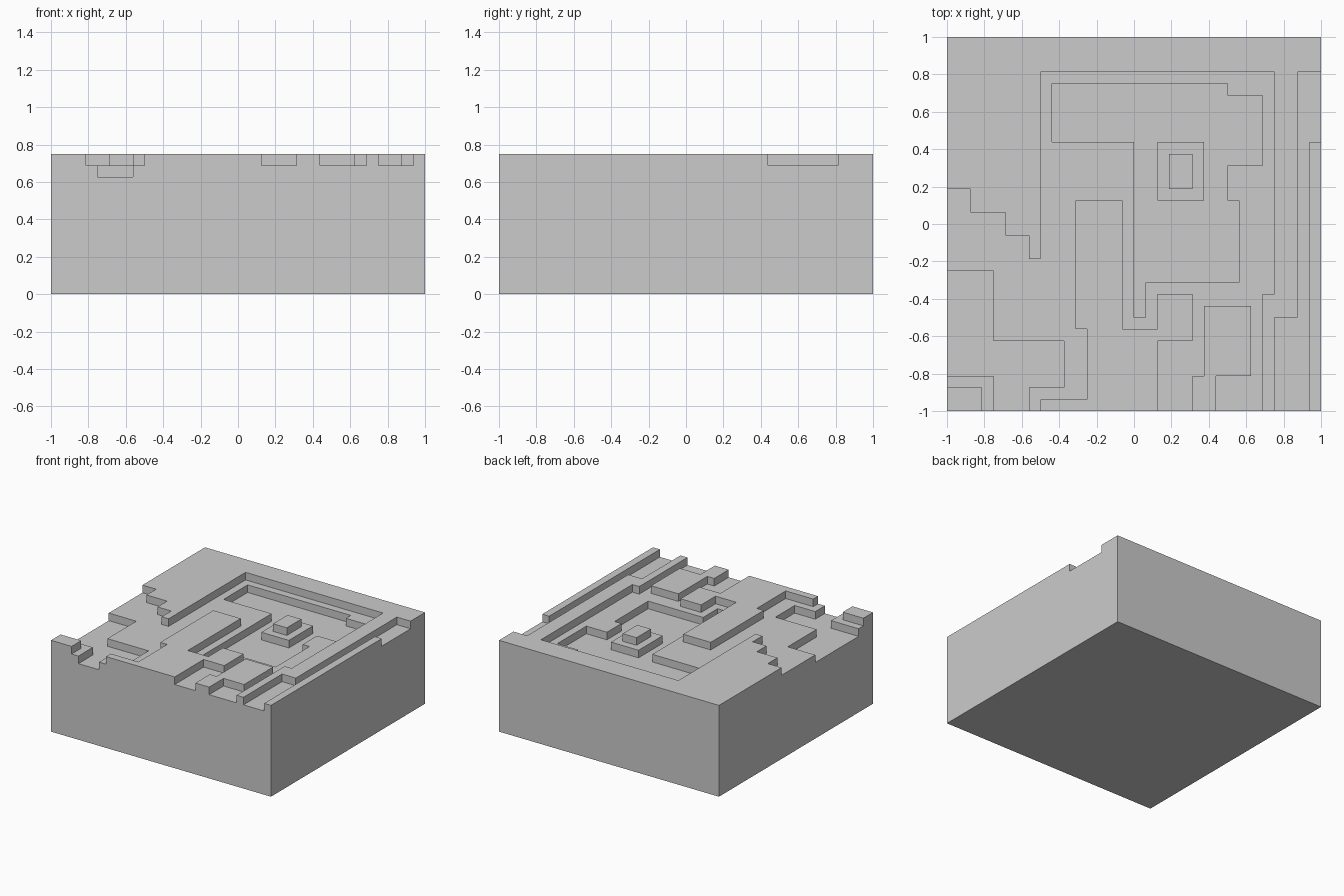
import bpy, bmesh

if "Cube" in bpy.data.objects:
    bpy.data.objects.remove(bpy.data.objects["Cube"])

N = 16                                 # half width in cells
CELL = 1 / N
Z = [0, 0.625, 0.6875, 0.75]           # base and the three terrace heights


def rect(x0, y0, x1, y1):
    return [(x0, y0), (x1, y0), (x1, y1), (x0, y1)]


def inside(x, y, outline):
    hit = False
    for (ax, ay), (bx, by) in zip(outline, outline[1:] + outline[:1]):
        if (ay > y) != (by > y) and x < ax + (y - ay) * (bx - ax) / (by - ay):
            hit = not hit
    return hit


# Terrace outlines in cell units, painted in order: (level, outline)
main_floor = [(-16, 3), (-14, 3), (-14, 1), (-11, 1), (-11, -1), (-9, -1), (-9, -3),
              (-8, -3), (-8, 13), (12, 13), (12, -6), (11, -6), (11, -16), (-16, -16)]
side_channel = [(14, 13), (16, 13), (16, 7), (15, 7), (15, -16), (12, -16), (12, -8), (14, -8)]
inner_basin = [(-7, 12), (8, 12), (8, 11), (11, 11), (11, 5), (8, 5), (8, 2), (9, 2),
               (9, -5), (1, -5), (1, -8), (0, -8), (0, 7), (-7, 7)]
corner_basin = [(-16, -4), (-12, -4), (-12, -10), (-6, -10), (-6, -14), (-9, -14),
                (-9, -16), (-16, -16)]
front_plateau = [(-5, 2), (-1, 2), (-1, -9), (2, -9), (2, -6), (5, -6), (5, -10), (2, -10),
                 (2, -16), (-8, -16), (-8, -15), (-4, -15), (-4, -9), (-5, -9)]
small_plateau = [(5, -16), (5, -13), (6, -13), (6, -7), (10, -7), (10, -13), (7, -13), (7, -16)]
terraces = [
    (2, main_floor), (2, side_channel), (1, inner_basin), (1, corner_basin),
    (3, front_plateau), (3, small_plateau),
    (2, rect(2, 2, 6, 7)), (3, rect(3, 3, 5, 6)),                  # stepped island
    (2, rect(-16, -16, -12, -13)), (3, rect(-16, -16, -13, -14)),  # stepped corner
]


def level(i, j):
    if not (-N <= i < N and -N <= j < N):
        return 0
    h = 3
    for lv, outline in terraces:
        if inside(i + 0.5, j + 0.5, outline):
            h = lv
    return h


height = {(i, j): level(i, j) for i in range(-N - 1, N + 1) for j in range(-N - 1, N + 1)}

bm = bmesh.new()


def quad(*pts):
    bm.faces.new([bm.verts.new((x * CELL, y * CELL, Z[k])) for x, y, k in pts])


# Floors, underside and the walls between neighbouring heights
for (i, j), h in height.items():
    if h == 0:
        continue
    a, b, c, d = rect(i, j, i + 1, j + 1)
    quad((*a, h), (*b, h), (*c, h), (*d, h))
    quad((*d, 0), (*c, 0), (*b, 0), (*a, 0))
    for p, q, nb in ((a, b, (i, j - 1)), (b, c, (i + 1, j)), (c, d, (i, j + 1)), (d, a, (i - 1, j))):
        for k in range(height[nb], h):
            quad((*p, k), (*q, k), (*q, k + 1), (*p, k + 1))

# Weld the cells and merge coplanar faces
bmesh.ops.remove_doubles(bm, verts=bm.verts[:], dist=1e-4)
bmesh.ops.dissolve_limit(bm, angle_limit=0.01, verts=bm.verts[:], edges=bm.edges[:])

mesh = bpy.data.meshes.new("terraced_block")
bm.to_mesh(mesh)
bm.free()
bpy.context.collection.objects.link(bpy.data.objects.new("terraced_block", mesh))
